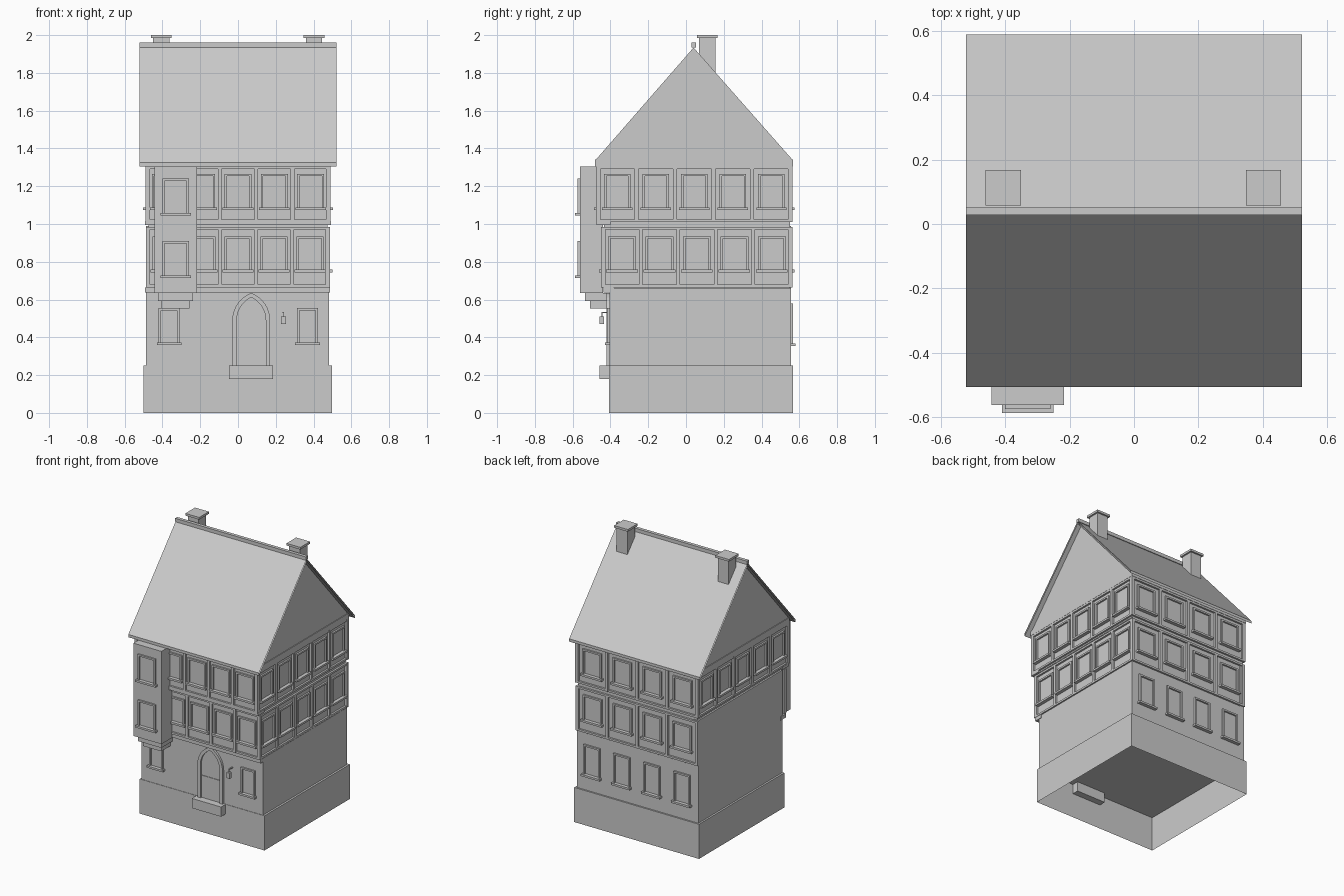
import bpy, bmesh
from math import cos, sin, atan2

if "Cube" in bpy.data.objects:
    bpy.data.objects.remove(bpy.data.objects["Cube"])

# Wall-local coordinates: u along the wall, d outward distance from the origin
SIDES = {
    "front": lambda u, d: (u, -d),
    "back": lambda u, d: (u, d),
    "right": lambda u, d: (d, u),
    "left": lambda u, d: (-d, u),
}


def finish(name, bm, recalc=True):
    if recalc:
        bmesh.ops.recalc_face_normals(bm, faces=bm.faces)
    me = bpy.data.meshes.new(name)
    bm.to_mesh(me)
    bm.free()
    ob = bpy.data.objects.new(name, me)
    bpy.context.collection.objects.link(ob)
    return ob


def add_box(bm, x0, x1, y0, y1, z0, z1, open_bottom=False):
    v = [bm.verts.new((x, y, z)) for z in (z0, z1)
         for x, y in ((x0, y0), (x1, y0), (x1, y1), (x0, y1))]
    for i in range(4):
        j = (i + 1) % 4
        bm.faces.new((v[i], v[j], v[j + 4], v[i + 4]))
    bm.faces.new(v[4:])
    if not open_bottom:
        bm.faces.new(v[3::-1])


def boxes(name, *dims, **kw):
    bm = bmesh.new()
    for d in dims:
        add_box(bm, *d, **kw)
    return finish(name, bm)


def wall_box(bm, side, u0, u1, z0, z1, d0, d1):
    (xa, ya), (xb, yb) = SIDES[side](u0, d0), SIDES[side](u1, d1)
    add_box(bm, min(xa, xb), max(xa, xb), min(ya, yb), max(ya, yb), z0, z1)


def add_window(bm, side, u, w, z0, z1, d):
    h, t = w / 2, 0.012
    for a, b in ((u - h, u - h + t), (u + h - t, u + h)):
        wall_box(bm, side, a, b, z0, z1, d - 0.01, d + 0.012)
    wall_box(bm, side, u - h + t, u + h - t, z1 - t, z1, d - 0.01, d + 0.012)
    wall_box(bm, side, u - h - 0.01, u + h + 0.01, z0 - 0.006, z0 + 0.008, d - 0.01, d + 0.025)


def windows(name, side, centres, w, z0, z1, d):
    bm = bmesh.new()
    for u in centres:
        add_window(bm, side, u, w, z0, z1, d)
    return finish(name, bm)


# Posts, rails and one window per bay for a timbered wall
def timber_wall(name, side, u0, u1, n, z0, z1, d, win):
    bm = bmesh.new()
    t, step = 0.02, (u1 - u0 - 0.02) / n
    for i in range(n + 1):
        u = u0 + i * step
        wall_box(bm, side, u, u + t, z0, z1, d - 0.01, d + 0.014)
    for a, b in ((z0, z0 + 0.014), (z1 - 0.014, z1)):
        wall_box(bm, side, u0, u1, a, b, d - 0.01, d + 0.0135)
    finish(name + "_timber", bm)
    centres = [u0 + t / 2 + (i + 0.5) * step for i in range(n)]
    windows(name + "_windows", side, centres, *win, d)


# Plinth (open underneath) and storeys
boxes("plinth", (-0.5, 0.497, -0.408, 0.566, 0, 0.25), open_bottom=True)
boxes("ground_floor", (-0.487, 0.483, -0.405, 0.555, 0.25, 0.66), open_bottom=True)
boxes("first_floor", (-0.475, 0.474, -0.435, 0.55, 0.64, 1.0))
boxes("left_blank_wall", (-0.487, -0.45, -0.405, 0.555, 0.64, 0.99))
boxes("second_floor", (-0.477, 0.477, -0.463, 0.55, 1.0, 1.342))
boxes("floor_beams",
      (-0.492, 0.487, -0.438, -0.38, 0.637, 0.663),
      (-0.492, 0.492, -0.475, -0.40, 0.995, 1.015),
      (-0.492, 0.492, -0.481, 0.566, 1.305, 1.342))

# Timbered walls
low, high = (0.75, 0.935), (1.08, 1.265)
timber_wall("first_front", "front", -0.487, 0.487, 5, 0.665, 0.985, 0.435, (0.143, *low))
timber_wall("first_right", "right", -0.448, 0.564, 5, 0.665, 0.985, 0.474, (0.147, *low))
timber_wall("first_back", "back", -0.487, 0.487, 4, 0.665, 0.985, 0.55, (0.15, *low))
timber_wall("second_front", "front", -0.491, 0.491, 5, 1.01, 1.305, 0.463, (0.143, *high))
timber_wall("second_back", "back", -0.491, 0.491, 4, 1.01, 1.305, 0.55, (0.15, *high))
for s in ("left", "right"):
    timber_wall("second_" + s, s, -0.476, 0.564, 5, 1.01, 1.305, 0.477, (0.14, *high))

# Ground floor windows
windows("ground_front_windows", "front", (-0.365, 0.368), 0.11, 0.365, 0.555, 0.405)
windows("ground_back_windows", "back", (-0.36, -0.12, 0.12, 0.36), 0.13, 0.36, 0.58, 0.555)

# Oriel with stepped corbel
boxes("oriel", (-0.442, -0.218, -0.562, -0.44, 0.635, 1.305))
boxes("oriel_corbel",
      (-0.424, -0.238, -0.535, -0.40, 0.592, 0.635),
      (-0.405, -0.257, -0.508, -0.40, 0.552, 0.592))
for nm, (a, b) in (("lower", low), ("upper", high)):
    windows("oriel_window_" + nm, "front", (-0.33,), 0.14, a - 0.03, b - 0.03 + 0.005, 0.562)


# Pointed door surround and leaf
def arch(cx, w, spring, apex, n=8):
    h = apex - spring
    r = (w * w + h * h) / (2 * w)
    end = atan2(h, r - w)
    arc = [(w - r + r * cos(end * i / n), spring + r * sin(end * i / n)) for i in range(n + 1)]
    half = [(w, 0.25)] + arc
    return [(cx + x, z) for x, z in half] + [(cx - x, z) for x, z in half[-2::-1]]


outer, inner = arch(0.07, 0.1, 0.49, 0.635), arch(0.07, 0.077, 0.49, 0.612)
bm = bmesh.new()
rows = [[bm.verts.new((x, y, z)) for x, z in pts]
        for pts, y in ((outer, -0.40), (outer, -0.42), (inner, -0.42), (inner, -0.40))]
for a, b in zip(rows, rows[1:]):
    for i in range(len(a) - 1):
        bm.faces.new((a[i], a[i + 1], b[i + 1], b[i]))
finish("door_surround", bm)
bm = bmesh.new()
bm.faces.new([bm.verts.new((x, -0.408, z)) for x, z in reversed(inner)])
for f in bm.faces:
    f.normal_update()
    if f.normal.y > 0:
        f.normal_flip()
finish("door_leaf", bm, False)
boxes("door_rail", (-0.005, 0.145, -0.412, -0.40, 0.405, 0.412))
boxes("door_step", (-0.048, 0.186, -0.459, -0.36, 0.18, 0.25))

# Wall lamp
boxes("lamp", (0.227, 0.253, -0.457, -0.433, 0.47, 0.51))
boxes("lamp_bracket", (0.236, 0.244, -0.447, -0.40, 0.528, 0.534),
      (0.238, 0.242, -0.447, -0.443, 0.51, 0.528))

# Gable block
bm = bmesh.new()
tri = ((-0.476, 1.342), (0.562, 1.342), (0.04, 1.934))
ends = [[bm.verts.new((x, y, z)) for y, z in tri] for x in (-0.487, 0.487)]
for e in ends:
    bm.faces.new(e)
for i in range(3):
    j = (i + 1) % 3
    bm.faces.new((ends[0][i], ends[0][j], ends[1][j], ends[1][i]))
finish("gables", bm)

# Roof shell: folded thin profile swept along x
bm = bmesh.new()
prof = ((-0.506, 1.305), (-0.506, 1.325), (0.04, 1.942), (0.588, 1.325), (0.588, 1.305), (0.04, 1.925))
a, b = [[bm.verts.new((x, y, z)) for y, z in prof] for x in (-0.522, 0.522)]
for i in range(6):
    j = (i + 1) % 6
    bm.faces.new((a[i], b[i], b[j], a[j]))
finish("roof", bm)
boxes("ridge_cap", (-0.522, 0.522, 0.028, 0.052, 1.935, 1.96))

# Chimneys
for nm, cx in (("left", -0.406), ("right", 0.402)):
    boxes("chimney_" + nm,
          (cx - 0.043, cx + 0.043, 0.07, 0.156, 1.76, 1.985),
          (cx - 0.055, cx + 0.055, 0.058, 0.168, 1.984, 2.0))
